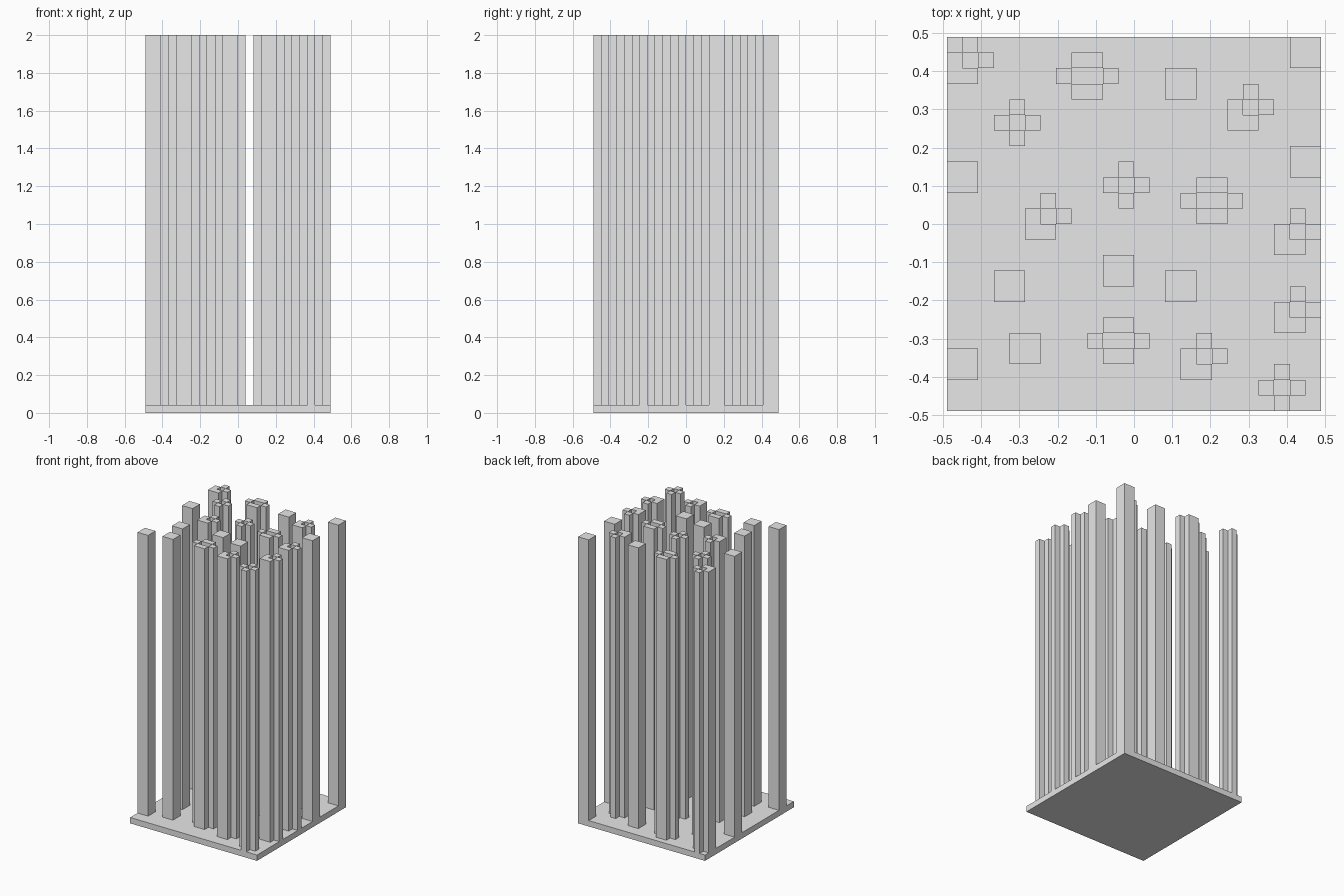
import bpy
import bmesh

if "Cube" in bpy.data.objects:
    bpy.data.objects.remove(bpy.data.objects["Cube"], do_unlink=True)

N = 24            # cells along each side of the base
U = 2 / 49        # size of one cell
HEIGHT = 2.0

grey = bpy.data.materials.new("light_grey")
grey.use_nodes = True
colour = (0.8, 0.8, 0.8, 1)
grey.diffuse_color = colour
grey.node_tree.nodes["Principled BSDF"].inputs["Base Color"].default_value = colour


def rect(x, y, w=1, d=1):
    return [(x, y), (x + w, y), (x + w, y + d), (x, y + d)]


def build(name, outlines, col, row, z0, z1):
    """Extrude flat outlines, placed at a grid cell counted from the back right corner."""
    bm = bmesh.new()
    for outline in outlines:
        pts = [((col + x - N / 2) * U, (N / 2 - 1 - row + y) * U, z0) for x, y in outline]
        face = bm.faces.new([bm.verts.new(p) for p in pts])
        top = bmesh.ops.extrude_face_region(bm, geom=[face])["geom"]
        verts = [v for v in top if isinstance(v, bmesh.types.BMVert)]
        bmesh.ops.translate(bm, verts=verts, vec=(0, 0, z1 - z0))
    bmesh.ops.recalc_face_normals(bm, faces=bm.faces[:])
    mesh = bpy.data.meshes.new(name)
    bm.to_mesh(mesh)
    bm.free()
    mesh.materials.append(grey)
    obj = bpy.data.objects.new(name, mesh)
    bpy.context.collection.objects.link(obj)


# Base slab
build("base_slab", [rect(0, 0, N, N)], 0, N - 1, 0, U)

# Column cross-sections, relative to their hollow centre (or lower left cell)
corner = [(-1, -1), (1, -1), (1, 0), (0, 0), (0, 1), (-1, 1)]
shapes = {
    "square_column": [rect(0, 0, 2, 2)],
    "hollow_cross_column": [rect(0, 1), rect(0, -1), rect(-1, 0), rect(1, 0)],
    "hollow_corner_column": [corner, rect(0, 1), rect(1, 0)],
    "hollow_wide_column": [rect(0, 1, 2), rect(0, -1, 2), rect(-1, 0), rect(2, 0)],
}

# Column positions as (column, row) cells
places = {
    "square_column": [(14, 3), (22, 1), (0, 9), (22, 8), (10, 15),
                      (3, 16), (14, 16), (4, 20), (0, 21)],
    "hollow_cross_column": [(4, 5), (11, 9), (21, 22)],
    "hollow_corner_column": [(1, 1), (19, 4), (6, 11), (22, 12), (22, 17), (16, 20)],
    "hollow_wide_column": [(8, 2), (16, 10), (10, 19)],
}

# Columns standing on the slab
for name, cells in places.items():
    for n, (col, row) in enumerate(cells, 1):
        build(f"{name}_{n}", shapes[name], col, row, U, HEIGHT)
